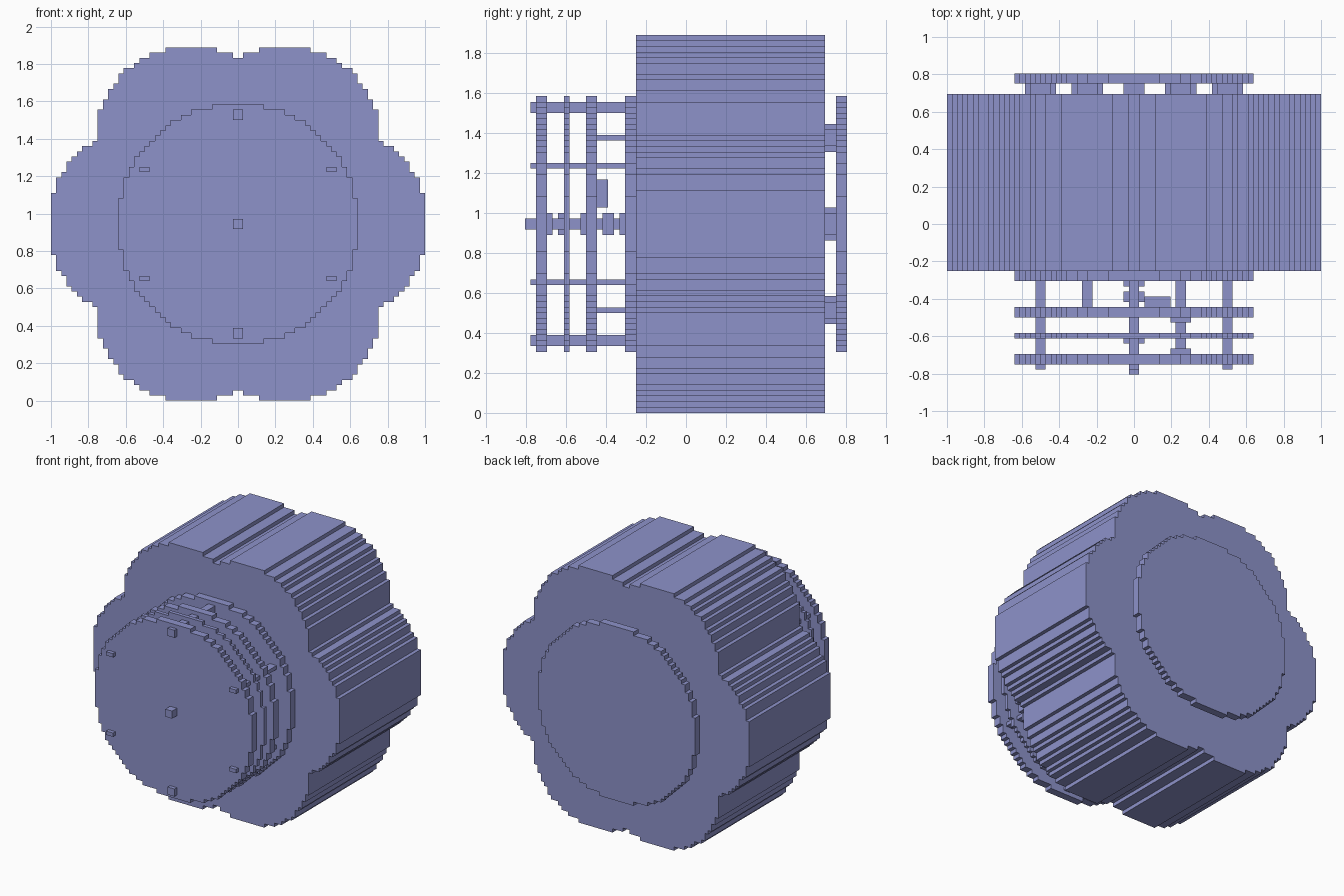
import bpy, bmesh, math

if "Cube" in bpy.data.objects:
    bpy.data.objects.remove(bpy.data.objects["Cube"])

U = 1 / 36            # size of one block
ZC = 34               # height of the main axis, in blocks

mat = bpy.data.materials.new("periwinkle")
mat.diffuse_color = (0.27, 0.29, 0.59, 1)
mat.use_nodes = True
mat.node_tree.nodes["Principled BSDF"].inputs["Base Color"].default_value = mat.diffuse_color


def finish(name, bm):
    bmesh.ops.scale(bm, vec=(U, U, U), verts=bm.verts)
    bmesh.ops.recalc_face_normals(bm, faces=bm.faces)
    mesh = bpy.data.meshes.new(name)
    bm.to_mesh(mesh)
    bm.free()
    mesh.materials.append(mat)
    bpy.context.collection.objects.link(bpy.data.objects.new(name, mesh))


def block_disc(name, circles, y0, y1):
    """Extrude every grid cell touched by the circles (x, z, radius) from y0 to y1."""
    def inside(i, k):
        for cx, cz, r in circles:
            dx = max(i - cx, 0, cx - i - 1)
            dz = max(k - cz, 0, cz - k - 1)
            if dx * dx + dz * dz < r * r - 1e-6:
                return True
        return False

    bm = bmesh.new()
    corners = {}

    def corner(i, k):
        if (i, k) not in corners:
            corners[i, k] = bm.verts.new((i, y0, k + ZC))
        return corners[i, k]

    for i in range(-38, 38):
        for k in range(-36, 36):
            if inside(i, k):
                bm.faces.new([corner(i, k), corner(i + 1, k),
                              corner(i + 1, k + 1), corner(i, k + 1)])
    ext = bmesh.ops.extrude_face_region(bm, geom=bm.faces[:], use_keep_orig=True)
    moved = [g for g in ext["geom"] if isinstance(g, bmesh.types.BMVert)]
    bmesh.ops.translate(bm, vec=(0, y1 - y0, 0), verts=moved)
    bmesh.ops.recalc_face_normals(bm, faces=bm.faces)
    bmesh.ops.dissolve_limit(bm, angle_limit=0.02, verts=bm.verts[:], edges=bm.edges[:])
    finish(name, bm)


def box(name, x0, x1, y0, y1, z0, z1):
    bm = bmesh.new()
    bmesh.ops.create_cube(bm, size=1)
    bmesh.ops.scale(bm, vec=(x1 - x0, y1 - y0, z1 - z0), verts=bm.verts)
    bmesh.ops.translate(bm, vec=((x0 + x1) / 2, (y0 + y1) / 2, (z0 + z1) / 2 + ZC),
                        verts=bm.verts)
    finish(name, bm)


def ring(radius, start=0):
    return [(radius * math.cos(math.radians(a)), radius * math.sin(math.radians(a)))
            for a in range(start, start + 360, 60)]


# Six-lobed drum
lobes = ring(18)
block_disc("drum_body", [(x, z, 18) for x, z in lobes] + [(0, 0, 10)], -9, 25)

# Round plates, back to front
for name, y0, y1 in (("back_plate", 27, 29), ("mount_plate", -11, -9),
                     ("inner_plate", -18, -16), ("thin_plate", -22, -21),
                     ("front_plate", -27, -25)):
    block_disc(name, [(0, 0, 22.5)], y0, y1)

# Spacers between drum and back plate
for n, (x, z) in enumerate(lobes):
    block_disc(f"back_spacer_{n}", [(x, z, 2.3)], 25, 27)
block_disc("back_axle", [(0, 0, 1.5)], 25, 27)

# Long posts through the front plates
for sz in (-1, 1):
    box("tall_post", -1, 1, -28, -9, 21 * sz - 1, 21 * sz + 1)
    for sx in (-1, 1):
        box("side_post", 18 * sx - 1, 18 * sx + 1, -28, -9,
            10.5 * sz - 0.5, 10.5 * sz + 0.5)
        # Short posts behind the inner plate
        box("short_post", 9 * sx - 1, 9 * sx + 1, -16, -11,
            15.5 * sz - 0.5, 15.5 * sz + 0.5)

# Main shaft with collars
box("main_shaft", -1, 1, -29, -9, -1, 1)
for y0, y1 in ((-23, -22), (-15, -13), (-12, -11)):
    block_disc("shaft_collar", [(0, 0, 1.5)], y0, y1)

# Side shaft with collars
box("side_shaft", 8, 10, -25, -18, -1, 1)
for y0 in (-25, -19):
    block_disc("side_collar", [(9, 0, 1.5)], y0, y0 + 1)

# Small gear on the inner plate
block_disc("small_gear", [(4.5, 5.5, 2.3)], -16, -14)
